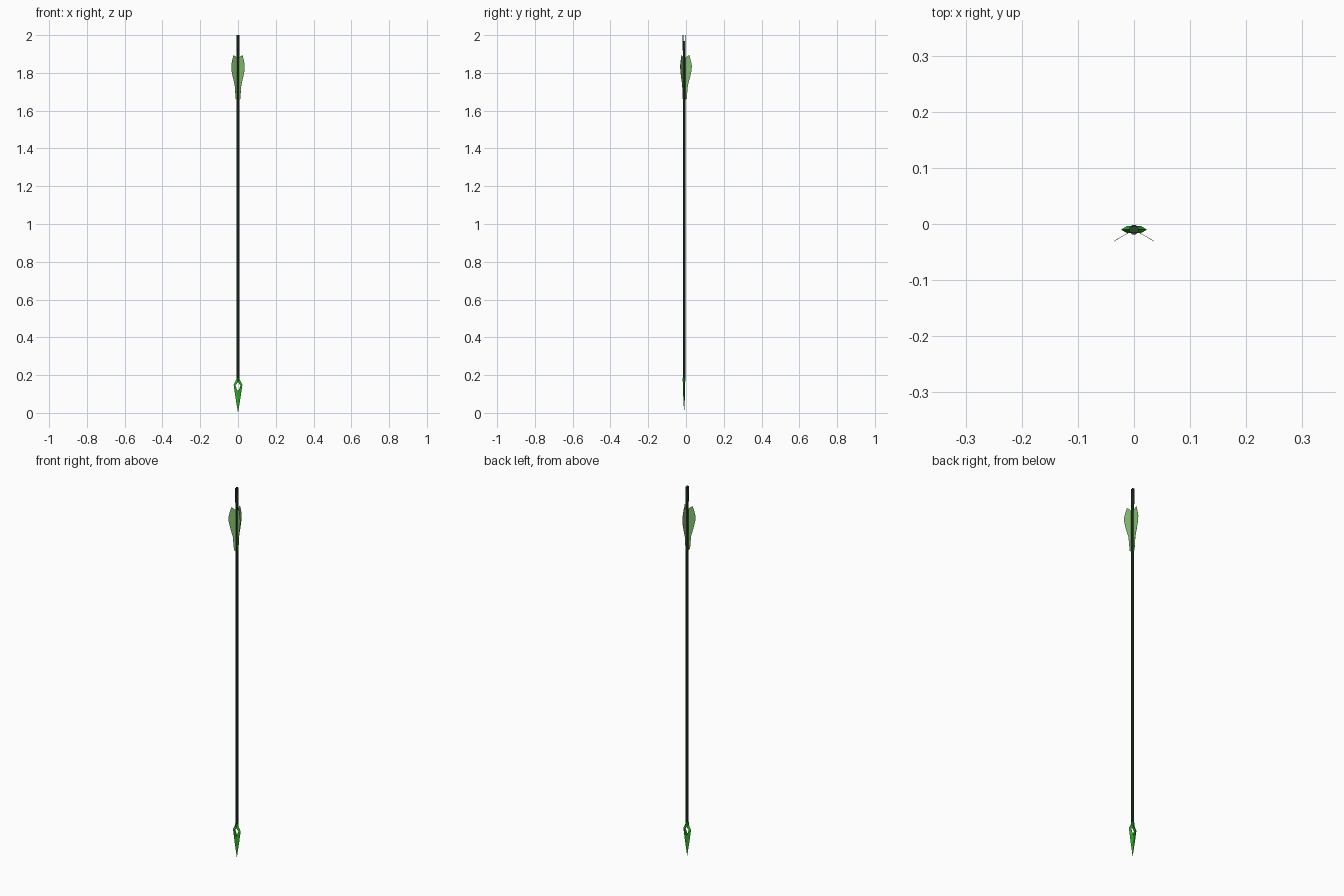
import bpy, bmesh, math
from mathutils import Matrix, Vector

if "Cube" in bpy.data.objects:
    bpy.data.objects.remove(bpy.data.objects["Cube"])

CY = -0.01  # arrow axis in y


def material(name, rgb):
    m = bpy.data.materials.new(name)
    m.diffuse_color = (*rgb, 1)
    m.use_nodes = True
    m.node_tree.nodes["Principled BSDF"].inputs["Base Color"].default_value = m.diffuse_color
    return m


DARK = material("dark_green", (0.025, 0.06, 0.03))
BRIGHT = material("bright_green", (0.03, 0.42, 0.02))
LEAF = material("leaf_green", (0.22, 0.5, 0.15))


def add_object(name, bm, mat):
    bmesh.ops.recalc_face_normals(bm, faces=bm.faces)
    me = bpy.data.meshes.new(name)
    bm.to_mesh(me)
    bm.free()
    me.materials.append(mat)
    ob = bpy.data.objects.new(name, me)
    ob.location.y = CY
    bpy.context.collection.objects.link(ob)
    return ob


def lathe(name, profile, mat, sides=8):
    bm = bmesh.new()
    rings = [[bm.verts.new((r * math.cos(a), r * math.sin(a), z))
              for a in [math.tau * (i + 0.5) / sides for i in range(sides)]]
             for r, z in profile]
    for lo, hi in zip(rings, rings[1:]):
        for i in range(sides):
            j = (i + 1) % sides
            bm.faces.new((lo[i], lo[j], hi[j], hi[i]))
    bm.faces.new(rings[0])
    bm.faces.new(rings[-1])
    return add_object(name, bm, mat)


# shaft
lathe("shaft", [(0.0075, 0.165), (0.0075, 1.94)], DARK)

# nock with a string slot running along x
nock = lathe("nock", [(0.0075, 1.915), (0.009, 1.93), (0.009, 2.0)], DARK)
bm = bmesh.new()
bmesh.ops.create_cube(bm, size=1, matrix=Matrix.Translation((0, 0, 2.0)) @ Matrix.Diagonal((0.05, 0.009, 0.064, 1)))
cutter = add_object("slot_cutter", bm, DARK)
cutter.hide_render = True
cutter.hide_viewport = True
cut = nock.modifiers.new("slot", "BOOLEAN")
cut.object = cutter
cut.solver = "EXACT"

# three thin vanes, 120 degrees apart
outline = [(0.005, 1.655), (0.014, 1.663), (0.017, 1.70), (0.020, 1.735), (0.031, 1.775),
           (0.040, 1.815), (0.041, 1.84), (0.034, 1.872), (0.027, 1.895), (0.005, 1.88)]
for k in range(3):
    bm = bmesh.new()
    face = bm.faces.new([bm.verts.new((-0.0004, r, z)) for r, z in outline])
    ext = bmesh.ops.extrude_face_region(bm, geom=[face])["geom"]
    bmesh.ops.translate(bm, vec=Vector((0.0008, 0, 0)),
                        verts=[v for v in ext if isinstance(v, bmesh.types.BMVert)])
    bmesh.ops.rotate(bm, verts=bm.verts, matrix=Matrix.Rotation(k * math.tau / 3, 3, "Z"))
    add_object(f"vane_{k + 1}", bm, LEAF)

# head: sharp outer edge, thicker rim around a kite-shaped opening
outer = [(0, 0.0), (0.014, 0.085), (0.023, 0.148), (0.007, 0.180)]
inner = [(0, 0.115), (0.006, 0.126), (0.013, 0.146), (0.0, 0.162)]


def mirrored(pts):
    return pts + [(-x, z) for x, z in reversed(pts) if x]


bm = bmesh.new()
rim = [bm.verts.new((x, 0, z)) for x, z in mirrored(outer)]
hole = {s: [bm.verts.new((x, s * 0.006, z)) for x, z in mirrored(inner)] for s in (1, -1)}
n = len(hole[1])
for s in (1, -1):
    h = hole[s]
    for i in range(3):
        bm.faces.new((rim[i], rim[i + 1], h[i + 1], h[i]))
        bm.faces.new((rim[-i % 7], rim[-(i + 1) % 7], h[-(i + 1) % n], h[-i % n]))
    bm.faces.new((rim[3], rim[4], h[3]))
for i in range(n):
    j = (i + 1) % n
    bm.faces.new((hole[1][i], hole[1][j], hole[-1][j], hole[-1][i]))
add_object("arrow_head", bm, BRIGHT)

# collar joining the head to the shaft
lathe("head_collar", [(0.0085, 0.166), (0.0085, 0.184)], BRIGHT)
